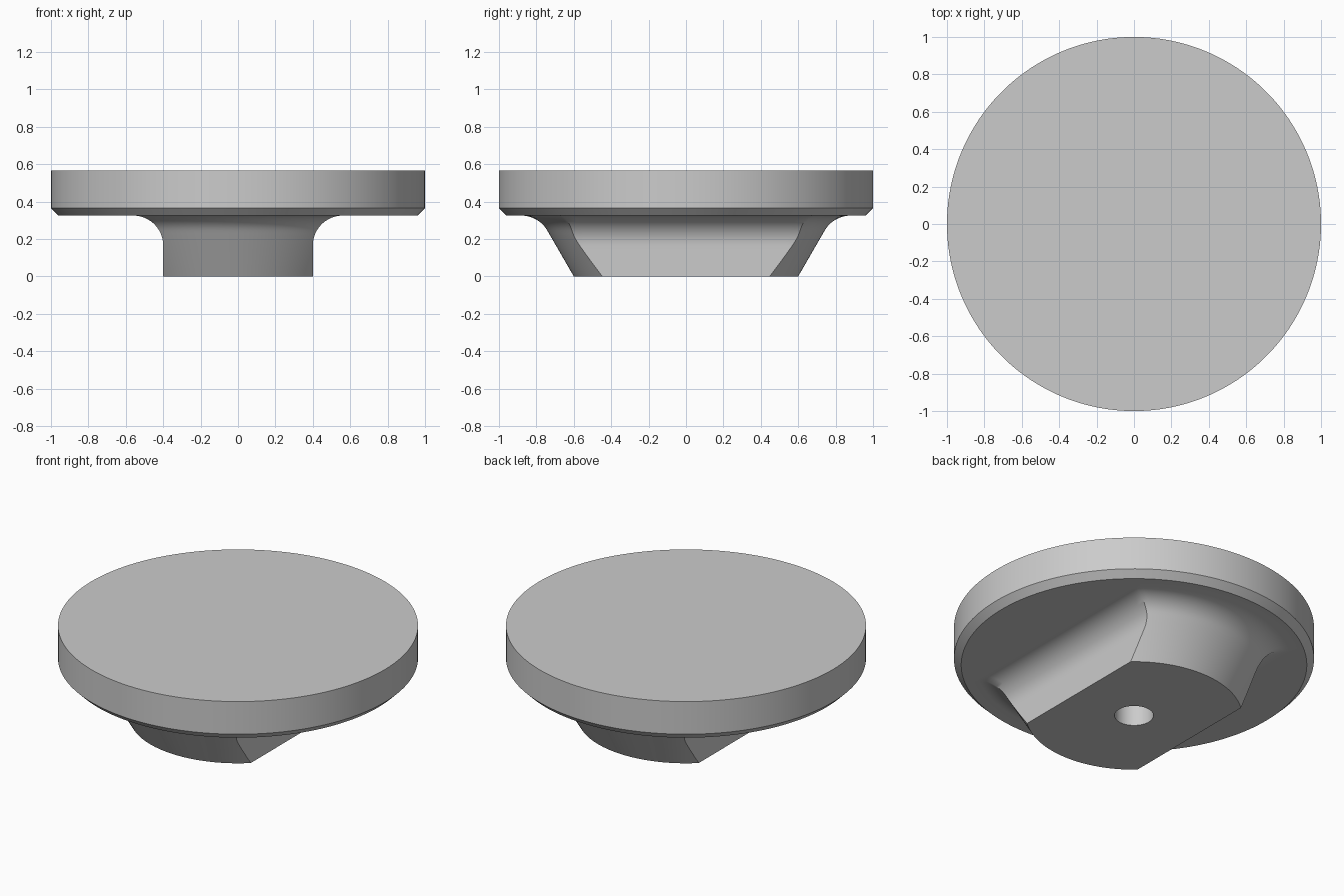
import bpy
import bmesh
from math import acos, cos, sin, sqrt, pi, tan, radians

cube = bpy.data.objects.get("Cube")
if cube:
    bpy.data.objects.remove(cube, do_unlink=True)

DISC_Z, TOP_Z, CHAMFER = 0.325, 0.565, 0.04
FOOT_R, FLAT_X, FILLET = 0.6, 0.4, 0.16
HOLE_R, HOLE_DEPTH = 0.108, 0.4
SLOPE = tan(radians(30))
ARC_STEPS, FLAT_STEPS = 40, 44


def angles(a):
    """Directions round one ring; the flats span -a..a about +x and -x."""
    out = []
    for turn in (0, pi):
        out += [turn - a + 2 * a * i / FLAT_STEPS for i in range(FLAT_STEPS)]
        out += [turn + a + (pi - 2 * a) * i / ARC_STEPS for i in range(ARC_STEPS)]
    return out


def circle(r, z):
    return [(r * cos(t), r * sin(t), z) for t in angles(0.88)]


def foot_section(z):
    """Cone cut by two flats, both flaring into the disc with a fillet."""
    low = DISC_Z - FILLET
    flare = sqrt(max(0, FILLET ** 2 - max(0, z - low) ** 2))
    x = FLAT_X + FILLET - flare
    r = FOOT_R + z * SLOPE
    if z > low + FILLET / 2:
        r = FOOT_R + (DISC_Z + FILLET) * SLOPE - flare
        # the tangent length of a fillet in a 120 degree corner is R * tan 30
    a = acos(x / r)
    ring = []
    for i, t in enumerate(angles(a)):
        on_flat = i % (FLAT_STEPS + ARC_STEPS) < FLAT_STEPS
        d = x / abs(cos(t)) if on_flat else r
        ring.append((d * cos(t), d * sin(t), z))
    return ring


# rings from the blind hole, over the foot, to the top of the disc
low = DISC_Z - FILLET
heights = [low * i / 5 for i in range(5)]
heights += [low + FILLET * sin(radians(6 * i)) for i in range(16)]
rings = [circle(HOLE_R, HOLE_DEPTH), circle(HOLE_R, 0)]
rings += [foot_section(z) for z in heights]
rings += [circle(1 - CHAMFER, DISC_Z), circle(1, DISC_Z + CHAMFER), circle(1, TOP_Z)]

bm = bmesh.new()
loops = [[bm.verts.new(p) for p in ring] for ring in rings]
n = len(loops[0])
for lower, upper in zip(loops, loops[1:]):
    for i in range(n):
        j = (i + 1) % n
        bm.faces.new((lower[i], lower[j], upper[j], upper[i]))
bm.faces.new(loops[0])
bm.faces.new(loops[-1])
bmesh.ops.recalc_face_normals(bm, faces=bm.faces)

mesh = bpy.data.meshes.new("disc_with_foot")
bm.to_mesh(mesh)
bm.free()
body = bpy.data.objects.new("disc_with_foot", mesh)
bpy.context.collection.objects.link(body)

# plain grey
grey = bpy.data.materials.new("plain grey")
grey.use_nodes = True
color = (0.6, 0.6, 0.6, 1)
grey.diffuse_color = color
grey.node_tree.nodes["Principled BSDF"].inputs["Base Color"].default_value = color
mesh.materials.append(grey)

bpy.ops.object.select_all(action="DESELECT")
body.select_set(True)
bpy.context.view_layer.objects.active = body
bpy.ops.object.shade_smooth_by_angle(angle=radians(30))
